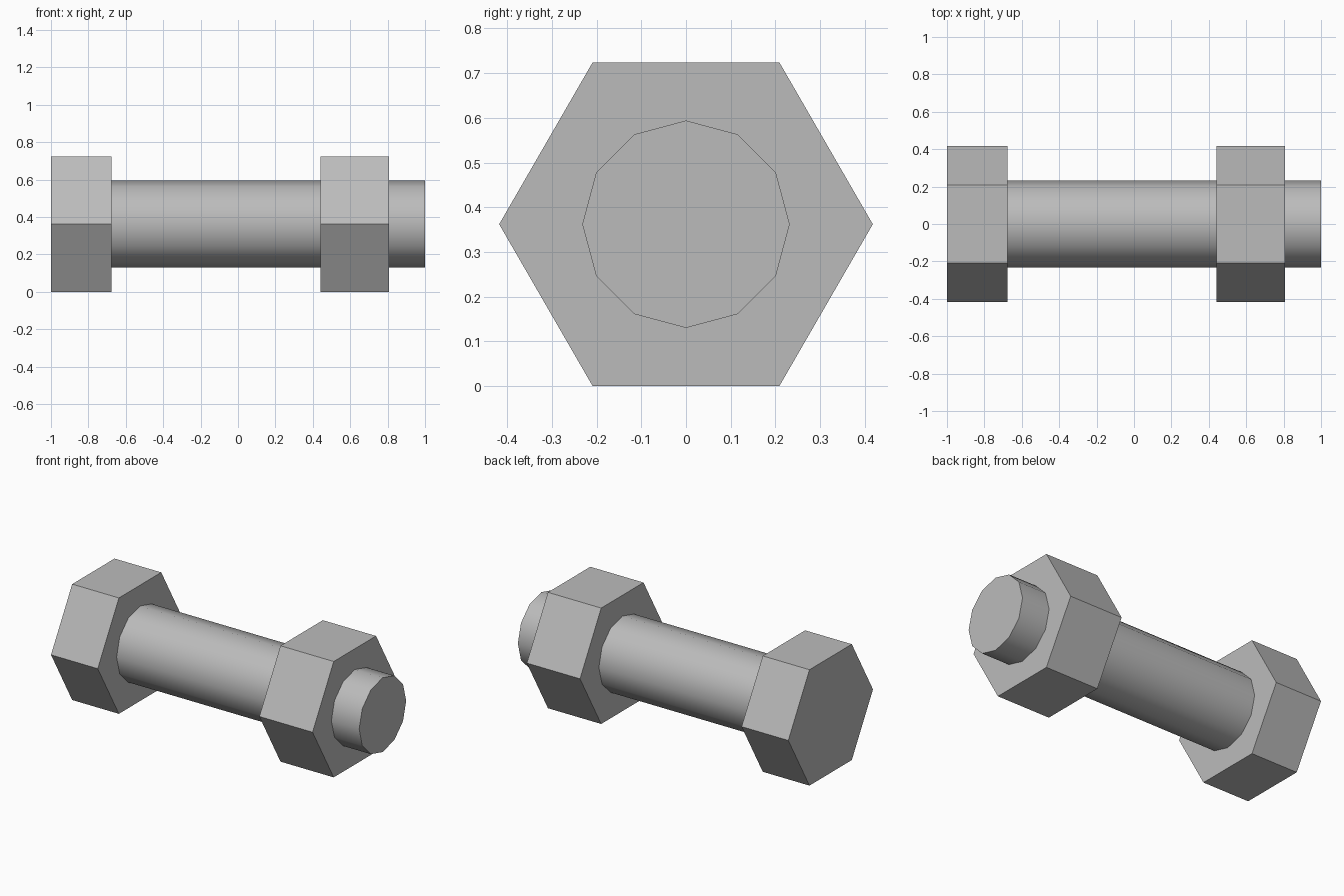
import bpy
from math import radians

cube = bpy.data.objects.get("Cube")
if cube:
    bpy.data.objects.remove(cube, do_unlink=True)

AXIS_Z = 0.362

steel = bpy.data.materials.new("grey steel")
steel.use_nodes = True
color = (0.5, 0.5, 0.5, 1)
steel.diffuse_color = color
steel.node_tree.nodes["Principled BSDF"].inputs["Base Color"].default_value = color


def prism(name, sides, radius, x0, x1):
    """Regular prism lying along x, with corners at both y extremes."""
    bpy.ops.mesh.primitive_cylinder_add(
        vertices=sides, radius=radius, depth=x1 - x0,
        location=((x0 + x1) / 2, 0, AXIS_Z), rotation=(0, radians(90), 0))
    obj = bpy.context.object
    obj.name = name
    obj.data.materials.append(steel)
    bpy.ops.object.transform_apply(location=False, rotation=True, scale=False)
    return obj


# Hexagonal bolt head and nut
prism("bolt_head", 6, 0.418, -1.0, -0.677)
prism("hex_nut", 6, 0.418, 0.44, 0.808)

# Twelve-sided shank, softly shaded around its length
prism("shank", 12, 0.232, -0.7, 1.0)
bpy.ops.object.shade_smooth_by_angle(angle=radians(35))
